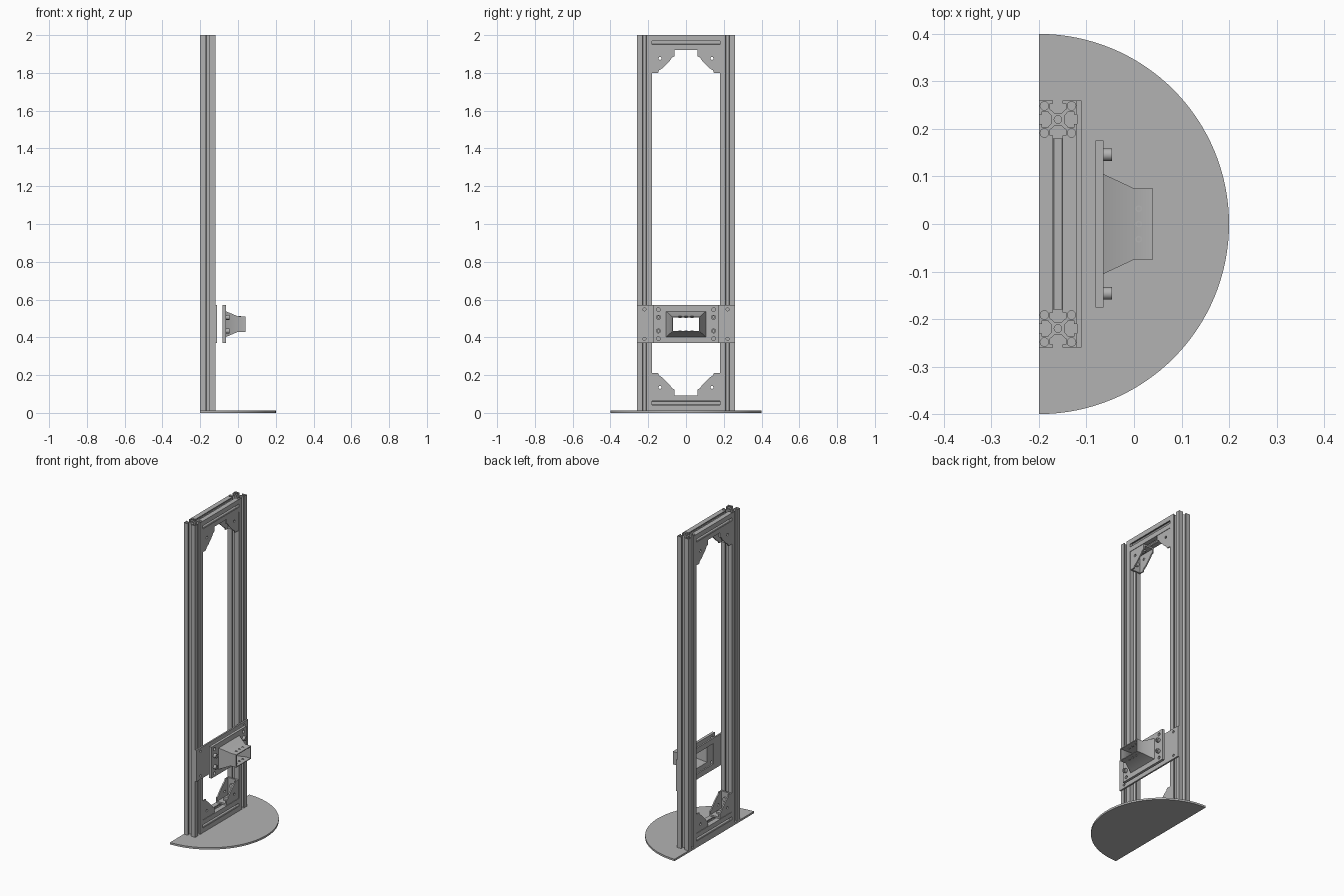
import bpy, bmesh, math
from mathutils import Matrix, Vector

cube = bpy.data.objects.get("Cube")
if cube:
    bpy.data.objects.remove(cube, do_unlink=True)

grey = bpy.data.materials.new("aluminium grey")
grey.use_nodes = True
GREY = (0.45, 0.45, 0.45, 1)
grey.diffuse_color = GREY
grey.node_tree.nodes["Principled BSDF"].inputs["Base Color"].default_value = GREY

# All part sizes are in thousandths of a unit
SCALE = Matrix.Scale(0.001, 4)
ALONG_Z = Matrix.Identity(4)
ALONG_X = Matrix(((0, 0, 1, 0), (1, 0, 0, 0), (0, 1, 0, 0), (0, 0, 0, 1)))
ALONG_Y = Matrix(((0, 1, 0, 0), (0, 0, 1, 0), (1, 0, 0, 0), (0, 0, 0, 1)))


def finish(name, bm):
    bmesh.ops.remove_doubles(bm, verts=bm.verts, dist=0.01)
    bmesh.ops.recalc_face_normals(bm, faces=bm.faces)
    bm.transform(SCALE)
    mesh = bpy.data.meshes.new(name)
    bm.to_mesh(mesh)
    bm.free()
    mesh.shade_smooth()
    mesh.set_sharp_from_angle(angle=math.radians(30))
    mesh.materials.clear()
    mesh.materials.append(grey)
    obj = bpy.data.objects.new(name, mesh)
    bpy.context.collection.objects.link(obj)
    return obj


def circle(u, v, r, n=20):
    return [(u + r * math.cos(math.tau * i / n), v + r * math.sin(math.tau * i / n))
            for i in range(n)]


def rect(u0, u1, v0, v1):
    return [(u0, v0), (u1, v0), (u1, v1), (u0, v1)]


def prism(name, loops, depth, axis, origin):
    """Extrude an outline with holes along an axis, starting at origin."""
    curve = bpy.data.curves.new(name, "CURVE")
    curve.dimensions = "2D"
    curve.fill_mode = "BOTH"
    curve.extrude = depth / 2
    for loop in loops:
        spline = curve.splines.new("POLY")
        spline.points.add(len(loop) - 1)
        for point, (u, v) in zip(spline.points, loop):
            point.co = (u, v, 0, 1)
        spline.use_cyclic_u = True
    temp = bpy.data.objects.new(name + " outline", curve)
    bpy.context.collection.objects.link(temp)
    graph = bpy.context.evaluated_depsgraph_get()
    mesh = bpy.data.meshes.new_from_object(temp.evaluated_get(graph))
    bm = bmesh.new()
    bm.from_mesh(mesh)
    bpy.data.objects.remove(temp, do_unlink=True)
    bpy.data.meshes.remove(mesh)
    bpy.data.curves.remove(curve)
    bm.transform(Matrix.Translation(Vector(origin)) @ axis
                 @ Matrix.Translation((0, 0, depth / 2)))
    return finish(name, bm)


# Slotted extrusion section: one quarter turned four times, with five bores
quarter = [(14, -8), (14, 8), (22, 17), (34, 17), (34, 10), (40, 10), (40, 40),
           (10, 40), (10, 34), (17, 34), (17, 22)]
section, bores = [], [circle(0, 0, 8)]
for k in range(4):
    c, s = round(math.cos(k * math.pi / 2)), round(math.sin(k * math.pi / 2))
    section += [(c * u - s * v, s * u + c * v) for u, v in quarter]
for su in (-1, 1):
    for sv in (-1, 1):
        bores.append(circle(su * 28.5, sv * 28.5, 9))
extrusion = [section] + bores

# Half-round base
BASE = 12
arc = [(400 * math.sin(math.pi * i / 64), -400 * math.cos(math.pi * i / 64))
       for i in range(65)]
prism("base_plate", [arc], BASE, ALONG_Z, (-200, 0, 0))

# Posts and cross beams
FRAME_X = -160
for side, y in (("right", -220), ("left", 220)):
    prism(side + "_post", extrusion, 2000 - BASE, ALONG_Z, (FRAME_X, y, BASE))
for level, z in (("bottom", BASE + 40), ("top", 1960)):
    prism(level + "_beam", extrusion, 360, ALONG_Y, (FRAME_X, -180, z))

# Corner brackets: two cheeks, two feet and a bolt in each foot
cheek = [(0, 0), (120, 0), (120, 32), (106, 38), (96, 54), (54, 96),
         (38, 106), (32, 120), (0, 120)]
for level, z0, sz in (("bottom", BASE + 80, 1), ("top", 1920, -1)):
    for side, sy in (("right", 1), ("left", -1)):
        name = level + "_" + side + "_bracket"

        def place(loop):
            return [(sy * (u - 180), z0 + sz * v) for u, v in loop]

        for x in (-37, 29):
            prism(name + "_cheek", [place(cheek), place(circle(43, 43, 8))], 8,
                  ALONG_X, (FRAME_X + x, 0, 0))
        feet = [(0, 0), (120, 0), (120, 10), (10, 10), (10, 120), (0, 120)]
        prism(name + "_feet", [place(feet)], 58, ALONG_X, (FRAME_X - 29, 0, 0))
        prism(name + "_bolt", [circle(0, 0, 14)], 12, ALONG_Z,
              (FRAME_X, -sy * 105, z0 + (10 if sz > 0 else -22)))
        prism(name + "_bolt", [circle(0, 0, 14)], 12, ALONG_Y,
              (FRAME_X, -170 if sy > 0 else 158, z0 + sz * 75))

# Mounting plate across the posts
MID_Z = 470
holes = [circle(y, MID_Z + z, 8) for y in (-220, 220) for z in (-78, 78)]
prism("mounting_plate", [rect(-260, 260, MID_Z - 100, MID_Z + 100),
                         rect(-105, 105, MID_Z - 65, MID_Z + 65)] + holes,
      10, ALONG_X, (-120, 0, 0))

# Front plate with its holes and bolts
holes = [circle(y, MID_Z + z, 10) for y in (-146, 146) for z in (-77, 77)]
prism("front_plate", [rect(-176, 176, MID_Z - 100, MID_Z + 100),
                      rect(-98, 98, MID_Z - 61, MID_Z + 61)] + holes,
      17, ALONG_X, (-81, 0, 0))
for y in (-146, 146):
    for z in (-36, 36):
        prism("plate_bolt", [circle(y, MID_Z + z, 13), circle(y, MID_Z + z, 6)],
              18, ALONG_X, (-64, 0, 0))

# Hollow funnel and neck: rings of (x, half width, half height)
rings = [(-64, 105, 68), (0, 75, 41), (40, 75, 41),
         (40, 68, 36), (0, 68, 36), (-64, 98, 61)]
bm = bmesh.new()
loops = [[bm.verts.new((x, y, MID_Z + z)) for y, z in rect(-w, w, -h, h)]
         for x, w, h in rings]
for a, b in zip(loops, loops[1:] + loops[:1]):
    for i in range(4):
        j = (i + 1) % 4
        bm.faces.new((a[i], a[j], b[j], b[i]))
finish("funnel", bm)

# Small screws through the neck walls
for y in (-32, 0, 32):
    for z in (-43, 33):
        prism("neck_screw", [circle(0, 0, 7), circle(0, 0, 4)], 10, ALONG_Z,
              (10, y, MID_Z + z))
